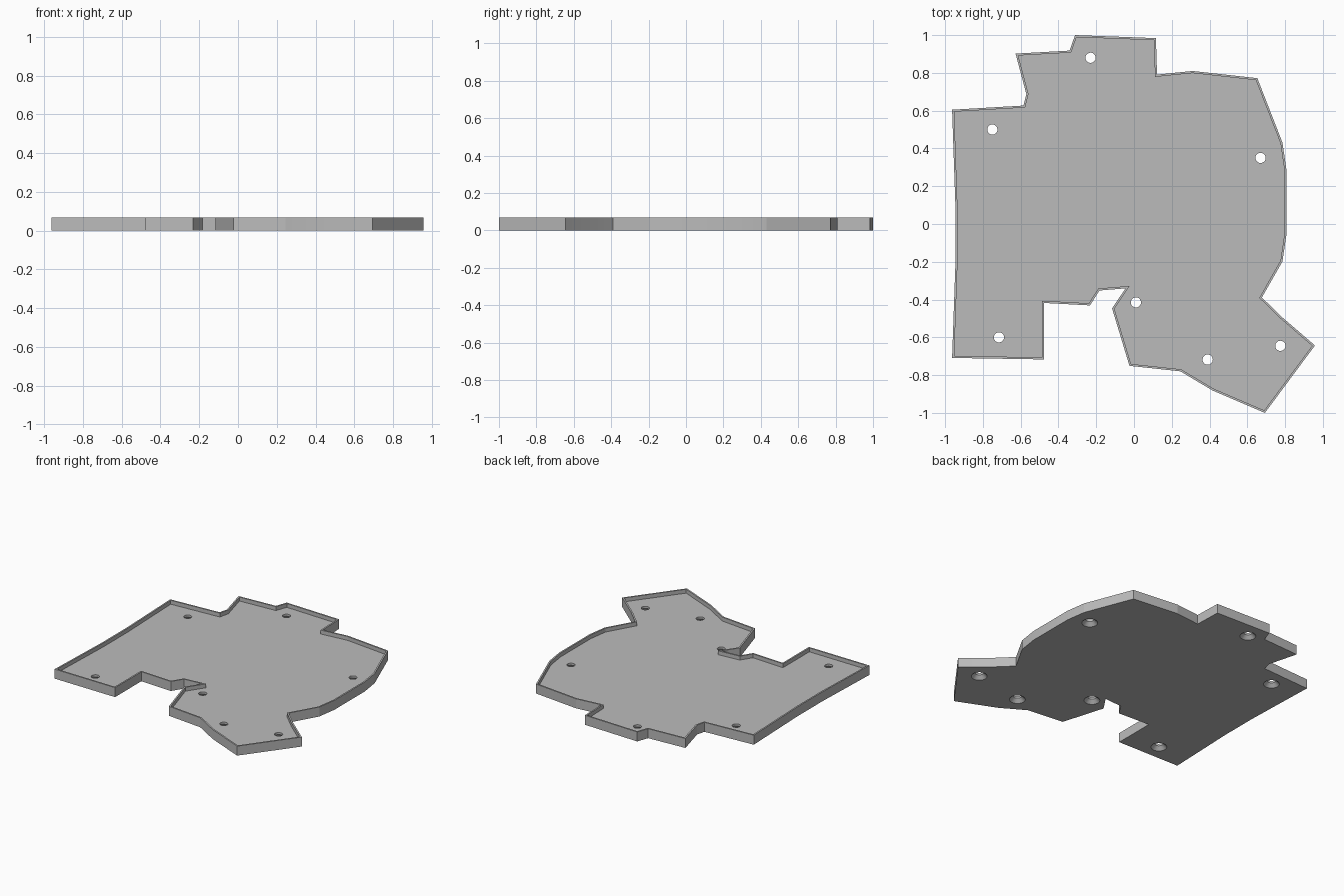
import bpy
import bmesh
from mathutils import Vector

if "Cube" in bpy.data.objects:
    bpy.data.objects.remove(bpy.data.objects["Cube"], do_unlink=True)

HEIGHT, FLOOR, RIM = 0.068, 0.04, 0.011

# Plan outline of the tray, clockwise from the back left corner
OUTLINE = [Vector(p) for p in (
    (-.963, .605), (-.585, .627), (-.57, .688), (-.627, .902), (-.341, .918),
    (-.312, 1), (.116, .984), (.122, .791), (.31, .81), (.653, .772),
    (.786, .431), (.807, .288), (.807, -.056), (.786, -.198), (.677, -.389),
    (.78, -.49), (.958, -.643), (.693, -1), (.415, -.881), (.246, -.78),
    (-.024, -.751), (-.116, -.447), (-.045, -.341), (-.183, -.352),
    (-.233, -.431), (-.476, -.418), (-.476, -.717), (-.963, -.709),
    (-.945, -.198), (-.945, .08))]

HOLES = [(-.23, .88), (-.75, .5), (.67, .35), (.01, -.415),
         (-.715, -.6), (.39, -.718), (.775, -.645)]

# One plain grey plastic
grey = bpy.data.materials.new("grey_plastic")
grey.use_nodes = True
colour = (.5, .5, .5, 1)
grey.diffuse_color = colour
grey.node_tree.nodes["Principled BSDF"].inputs["Base Color"].default_value = colour


def inset(points, width):
    """Mitred inward offset of a clockwise outline."""
    result = []
    for i, p in enumerate(points):
        a = (p - points[i - 1]).normalized()
        b = (points[(i + 1) % len(points)] - p).normalized()
        na, nb = Vector((a.y, -a.x)), Vector((b.y, -b.x))
        result.append(p + (na + nb) * width / (1 + na.dot(nb)))
    return result


def finish(name, bm):
    bmesh.ops.recalc_face_normals(bm, faces=bm.faces)
    mesh = bpy.data.meshes.new(name)
    bm.to_mesh(mesh)
    bm.free()
    mesh.materials.append(grey)
    obj = bpy.data.objects.new(name, mesh)
    bpy.context.collection.objects.link(obj)
    return obj


def prism(name, points, bottom, top):
    bm = bmesh.new()
    face = bm.faces.new([bm.verts.new((p.x, p.y, bottom)) for p in points])
    new = bmesh.ops.extrude_face_region(bm, geom=[face])["geom"]
    verts = [v for v in new if isinstance(v, bmesh.types.BMVert)]
    bmesh.ops.translate(bm, verts=verts, vec=(0, 0, top - bottom))
    return finish(name, bm)


def countersink(name, x, y):
    """Screw hole that flares out towards the underside."""
    bm = bmesh.new()
    rings = []
    for radius, z in ((.062, -.01), (.027, .025), (.027, .055)):
        ring = bmesh.ops.create_circle(bm, segments=32, radius=radius)["verts"]
        bmesh.ops.translate(bm, verts=ring, vec=(x, y, z))
        rings.append(ring)
    for low, high in zip(rings, rings[1:]):
        for i in range(len(low)):
            bm.faces.new((low[i - 1], low[i], high[i], high[i - 1]))
    bm.faces.new(rings[0])
    bm.faces.new(rings[-1])
    return finish(name, bm)


# Solid slab, then pocket and screw holes cut out of it
tray = prism("tray", OUTLINE, 0, HEIGHT)
cutters = [prism("pocket_cutter", inset(OUTLINE, RIM), FLOOR, HEIGHT + .05)]
cutters += [countersink("hole_cutter", x, y) for x, y in HOLES]
for cutter in cutters:
    cutter.hide_render = True
    cut = tray.modifiers.new("cut", "BOOLEAN")
    cut.operation = "DIFFERENCE"
    cut.solver = "EXACT"
    cut.object = cutter

# Bake the cuts and drop the cutters
bpy.context.view_layer.update()
graph = bpy.context.evaluated_depsgraph_get()
baked = bpy.data.meshes.new_from_object(tray.evaluated_get(graph))
tray.modifiers.clear()
tray.data = baked
for cutter in cutters:
    bpy.data.objects.remove(cutter, do_unlink=True)

# Smooth hole walls, sharp edges elsewhere
bpy.ops.object.select_all(action="DESELECT")
tray.select_set(True)
bpy.context.view_layer.objects.active = tray
bpy.ops.object.shade_smooth_by_angle(angle=.2)
